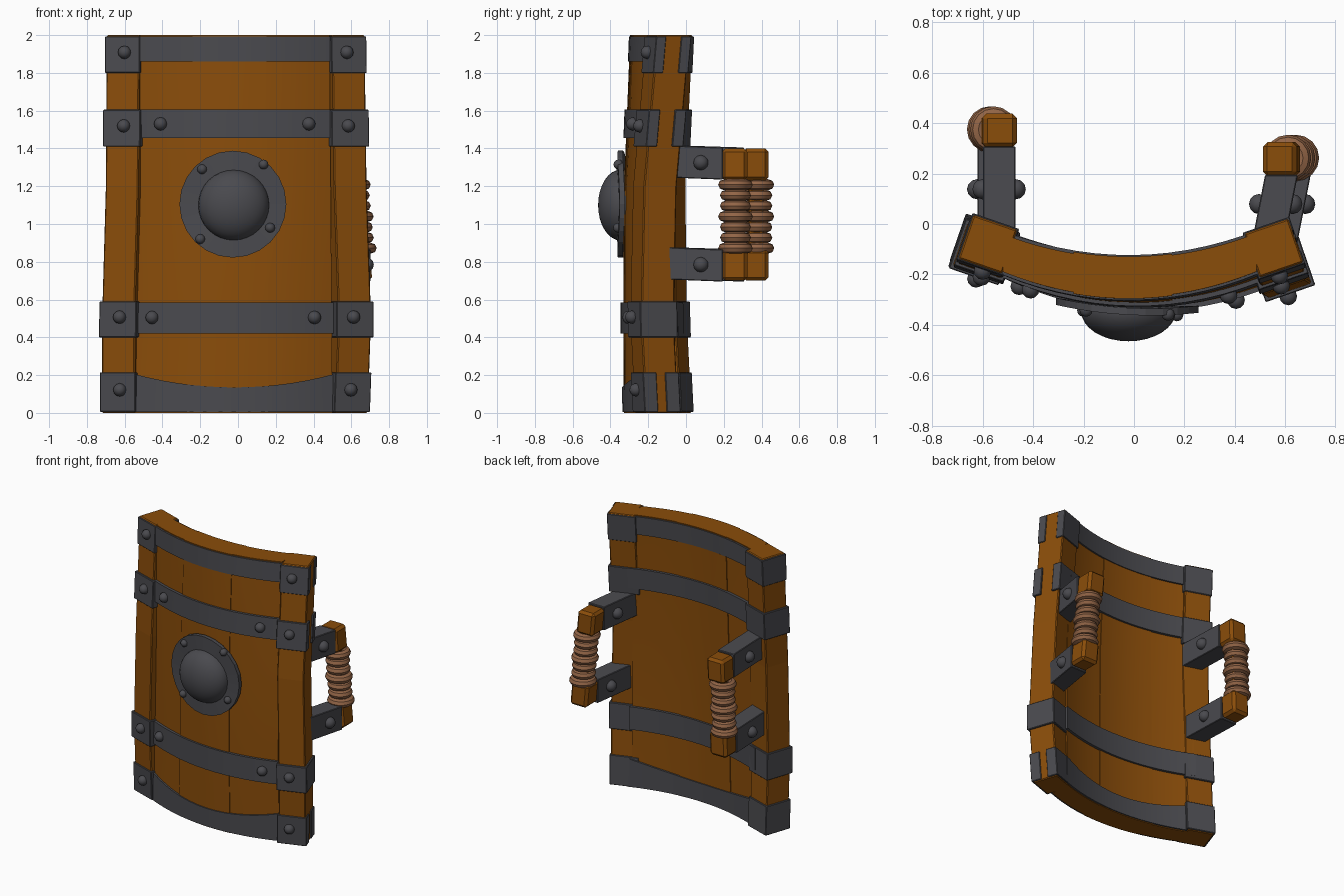
import bpy, bmesh, math
from mathutils import Vector, Matrix

if "Cube" in bpy.data.objects:
    bpy.data.objects.remove(bpy.data.objects["Cube"])


def material(name, rgb):
    m = bpy.data.materials.new(name)
    m.diffuse_color = (*rgb, 1)
    m.use_nodes = True
    m.node_tree.nodes["Principled BSDF"].inputs["Base Color"].default_value = m.diffuse_color
    return m


WOOD = material("wood", (0.255, 0.074, 0.003))
IRON = material("dark iron", (0.068, 0.068, 0.077))
ROPE = material("rope", (0.29, 0.13, 0.062))


def finish(name, bm, mat, bevel=0, smooth=False):
    bmesh.ops.recalc_face_normals(bm, faces=bm.faces)
    me = bpy.data.meshes.new(name)
    bm.to_mesh(me)
    bm.free()
    me.materials.append(mat)
    ob = bpy.data.objects.new(name, me)
    bpy.context.collection.objects.link(ob)
    if bevel:
        b = ob.modifiers.new("bevel", 'BEVEL')
        b.width, b.segments = bevel, 1
    if smooth:
        bpy.ops.object.select_all(action='DESELECT')
        ob.select_set(True)
        bpy.context.view_layer.objects.active = ob
        bpy.ops.object.shade_smooth_by_angle(angle=math.radians(35))
    return ob


def beam(name, pts, u, v, mat, bevel=0.006):
    """Box swept through pts; its cross-section is spanned by vectors u and v."""
    bm = bmesh.new()
    u, v = Vector(u) / 2, Vector(v) / 2
    rings = [[bm.verts.new(Vector(p) + a * u + b * v)
              for a, b in ((-1, -1), (1, -1), (1, 1), (-1, 1))] for p in pts]
    bm.faces.new(rings[0])
    bm.faces.new(rings[-1])
    for r0, r1 in zip(rings, rings[1:]):
        for i in range(4):
            j = (i + 1) % 4
            bm.faces.new((r0[i], r0[j], r1[j], r1[i]))
    return finish(name, bm, mat, bevel)


def along(path, z):
    """Interpolate (z, x, y) rows, highest first."""
    for (za, *a), (zb, *b) in zip(path, path[1:]):
        if z >= zb:
            break
    return Vector((*Vector(a).lerp(Vector(b), (za - z) / (za - zb)), z))


# How far the shield leans forward (x slot) and twists (y slot) at each height
LEAN = ((2, 0, 0), (1.2, 0.032, 0.05), (0.5, 0.035, 0.06), (0, 0.033, 0.045))


def shift(x, z):
    s = along(LEAN, z)
    return -s.x - s.y * x


def front_y(x, z):
    return -0.29 + 0.40 * (x + 0.02) ** 2 + shift(x, z)


def back_y(x, z):
    return -0.135 + 0.38 * (x + 0.02) ** 2 + shift(x, z)


def curved_slab(name, left, right, zs, off, mat, sag=0, n=8):
    """Curved plate through heights zs; left and right are (top x, bottom x)."""
    bm = bmesh.new()
    cols = []
    for i in range(n + 1):
        t = i / n
        hs = list(zs)
        hs[-1] += sag * (2 * t - 1) ** 2
        col = []
        for z, back in [(z, 0) for z in hs] + [(z, 1) for z in reversed(hs)]:
            l = left[0] + (left[1] - left[0]) * (1 - z / 2)
            r = right[0] + (right[1] - right[0]) * (1 - z / 2)
            x = l + (r - l) * t
            y = back_y(x, z) + off if back else front_y(x, z) - off
            col.append(bm.verts.new((x, y, z)))
        cols.append(col)
    k = len(cols[0])
    for a, b in zip(cols, cols[1:]):
        for i in range(k):
            j = (i + 1) % k
            bm.faces.new((a[i], a[j], b[j], b[i]))
    for c in (cols[0], cols[-1]):
        for i in range(len(zs) - 1):
            bm.faces.new((c[i], c[i + 1], c[k - 2 - i], c[k - 1 - i]))
    return finish(name, bm, mat, 0, True)


def ball(name, loc, radius, scale=(1, 1, 1), seg=12):
    bm = bmesh.new()
    bmesh.ops.create_uvsphere(bm, u_segments=seg, v_segments=seg // 2, radius=radius)
    bm.transform(Matrix.Translation(loc) @ Matrix.Diagonal((*scale, 1)) @ Matrix.Rotation(math.pi / 2, 4, 'X'))
    return finish(name, bm, IRON, 0, True)


# Curved planks, each set very slightly proud of the next
EDGES = [(-0.52, -0.55), (-0.24, -0.27), (0.15, 0.16), (0.485, 0.50)]
for i in range(3):
    curved_slab("plank", EDGES[i], EDGES[i + 1], (0, 0.5, 1.2, 2), (0, 0.006, 0.001)[i], WOOD)

# Iron bands across the planks, front and back
ENDS = (-0.52, -0.55), (0.50, 0.51)
curved_slab("top_band", *ENDS, (1.86, 1.993), 0.012, IRON, n=14)
curved_slab("upper_band", *ENDS, (1.455, 1.605), 0.02, IRON, n=14)
curved_slab("lower_band", *ENDS, (0.42, 0.585), 0.02, IRON, n=14)
curved_slab("bottom_band", *ENDS, (0.005, 0.135), 0.014, IRON, sag=0.07, n=14)

# Corner posts with their iron clips and rivets; rows are (z, x, y)
POSTS = {-1: ((2, -0.58, -0.08), (1.2, -0.585, -0.118), (0.5, -0.605, -0.11), (0, -0.605, -0.085)),
         1: ((2, 0.555, -0.095), (1.2, 0.566, -0.165), (0.5, 0.59, -0.18), (0, 0.572, -0.155))}
for side, path in POSTS.items():
    ang = side * math.radians(19)
    u = Vector((math.cos(ang), math.sin(ang), 0))
    v = Vector((-math.sin(ang), math.cos(ang), 0))

    def at(z):
        return along(path, z)

    beam("corner_post", [at(r[0]) for r in path], u * 0.183, v * 0.183, WOOD)
    for z0, z1, size in ((1.8, 1.993, 0.196), (1.41, 1.605, 0.208), (0.4, 0.59, 0.208), (0.005, 0.215, 0.2)):
        if side > 0 and z0 != 0.4:
            # these right-hand clips leave a strip of wood bare on the outer side
            gap = 0.05 if z0 < 1 else 0.085
            d = (size - gap) / 2
            for s in (-1, 1):
                o = v * (s * (gap + d) / 2)
                beam("clip_plate", [at(z0) + o, at(z1) + o], u * size, v * d, IRON, 0.003)
            beam("clip_inner_plate", [at(z0) - u * 0.05, at(z1) - u * 0.05], u * 0.096, v * 0.18, IRON, 0.003)
        else:
            beam("post_clip", [at(z0), at(z1)], u * size, v * size, IRON, 0.004)
        zc = (z0 + z1) / 2 + 0.012
        ball("post_rivet", at(zc) - v * (size / 2 + 0.005) - u * side * 0.014, 0.035)

# Rivets on the two middle bands
for x, z in ((-0.41, 1.53), (0.375, 1.53), (-0.455, 0.505), (0.405, 0.505)):
    ball("band_rivet", (x, front_y(x, z) - 0.025, z), 0.035)

# Round boss: thin plate bent to the shield, with dome and rivets
bm = bmesh.new()
bmesh.ops.create_cone(bm, cap_ends=True, cap_tris=True, segments=24, radius1=0.283, radius2=0.283, depth=0.028)
bm.transform(Matrix.Translation((-0.027, -0.348, 1.105)) @ Matrix.Rotation(math.pi / 2, 4, 'X'))
for w in bm.verts:
    w.co.y += 0.3 * (w.co.x + 0.027) ** 2 - 0.055 * w.co.x
finish("boss_plate", bm, IRON)
ball("boss_dome", (-0.022, -0.345, 1.1), 0.188, (1, 0.64, 1), 32)
for x, y, z in ((-0.19, -0.342, 1.29), (0.135, -0.358, 1.315), (0.17, -0.36, 0.98), (-0.2, -0.342, 0.92)):
    ball("boss_rivet", (x, y, z), 0.026)

# Two handles: iron arms, wooden grip ends, rope wrap
for top_x, bot_x, root_dx, root_y, y, rope_dx in ((-0.535, -0.557, 0.0, -0.07, 0.37, -0.018),
                                                  (0.585, 0.637, -0.06, -0.11, 0.257, 0.015)):
    def grip(z):
        return Vector((top_x + (bot_x - top_x) * (1.32 - z) / 0.55, y, z))

    for z in (1.32, 0.78):
        end = grip(z)
        root = end + Vector((root_dx, root_y - y, 0.012))
        joint = end + Vector((0, -0.062, 0))
        beam("handle_arm", [root, joint], (0.13, 0, 0), (0, 0, 0.17), IRON, 0.004)
        lo, hi = (1.23, 1.4) if z > 1 else (0.7, 0.865)
        beam("grip_end", [grip(lo), grip(hi)], (0.135, 0, 0), (0, 0.135, 0), WOOD, 0.018)
        mid = root.lerp(joint, 0.55 if y > 0.3 else 0.62)
        for s in (-1, 1):
            ball("handle_rivet", mid + Vector((s * 0.066, 0, 0)), 0.04)
    beam("grip_core", [grip(0.8), grip(1.3)], (0.08, 0, 0), (0, 0.08, 0), WOOD)
    for i in range(7):
        bm = bmesh.new()
        ring = []
        N, M = 16, 8
        c = grip(0.872 + i * 0.056) + Vector((rope_dx, 0.005, 0))
        R = 0.06 if i % 3 == 0 else 0.05
        for a in range(N):
            p = a * 2 * math.pi / N
            ring.append([])
            for b in range(M):
                q = b * 2 * math.pi / M
                r = R + 0.032 * math.cos(q)
                ring[-1].append(bm.verts.new(c + Vector((r * math.cos(p), r * math.sin(p), 0.029 * math.sin(q)))))
        for a in range(N):
            for b in range(M):
                d, e = (a + 1) % N, (b + 1) % M
                bm.faces.new((ring[a][b], ring[d][b], ring[d][e], ring[a][e]))
        finish("rope_coil", bm, ROPE, 0, True)
